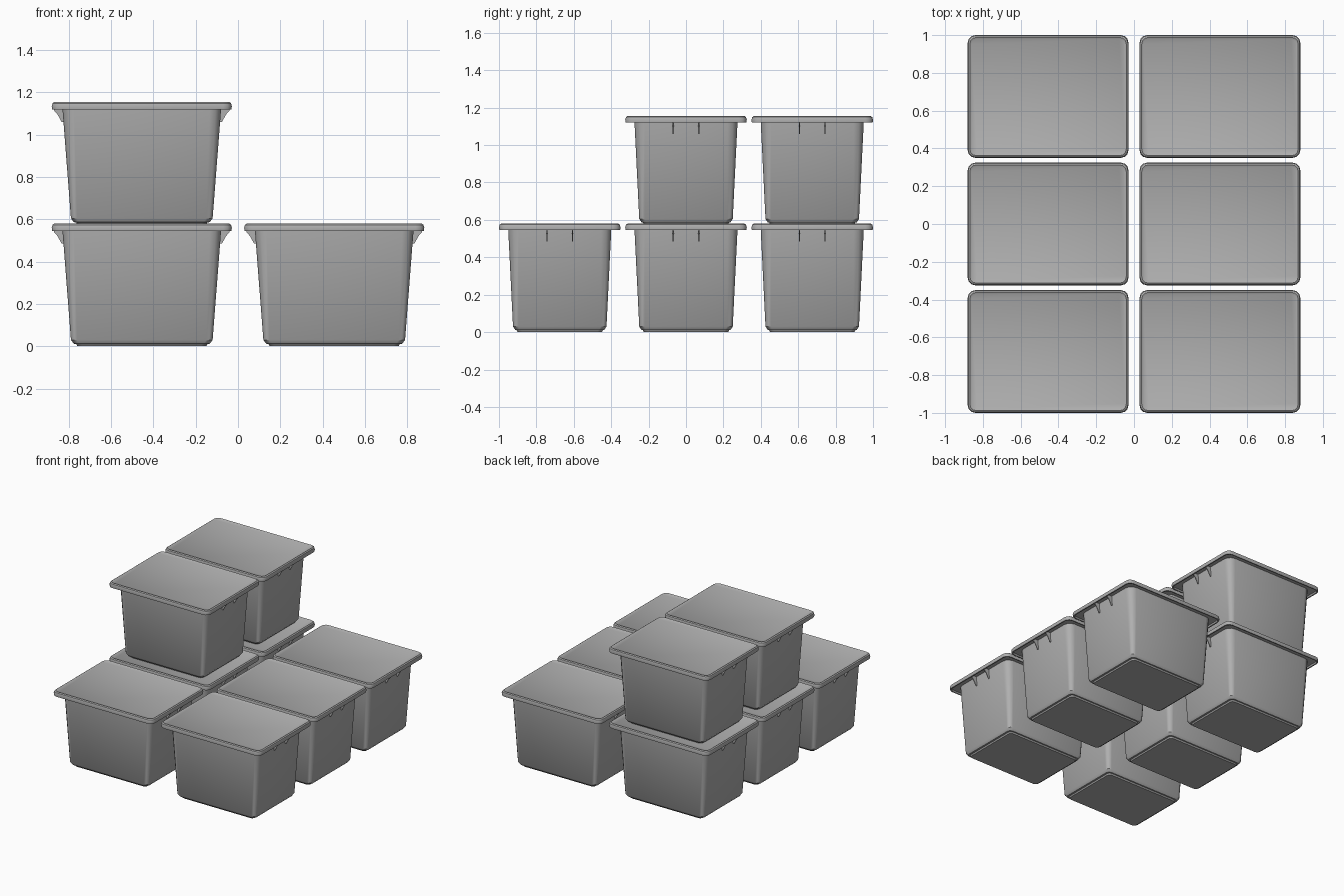
import bpy, bmesh, math

if "Cube" in bpy.data.objects:
    bpy.data.objects.remove(bpy.data.objects["Cube"])

grey = bpy.data.materials.new("grey plastic")
grey.diffuse_color = (0.43, 0.43, 0.43, 1)
grey.use_nodes = True
grey.node_tree.nodes["Principled BSDF"].inputs["Base Color"].default_value = grey.diffuse_color


def ring(bm, hx, hy, r, z, seg=3):
    """Rounded rectangle of vertices at height z."""
    verts = []
    for k, (sx, sy) in enumerate([(1, 1), (-1, 1), (-1, -1), (1, -1)]):
        for i in range(seg + 1):
            a = math.pi / 2 * (k + i / seg)
            verts.append(bm.verts.new((sx * (hx - r) + r * math.cos(a),
                                       sy * (hy - r) + r * math.sin(a), z)))
    return verts


def finish(bm, name):
    bmesh.ops.recalc_face_normals(bm, faces=bm.faces)
    mesh = bpy.data.meshes.new(name)
    bm.to_mesh(mesh)
    bm.free()
    mesh.materials.append(grey)
    return mesh


def loft(name, profile):
    """Skin a closed solid through rounded rectangles (hx, hy, radius, z)."""
    bm = bmesh.new()
    rings = [ring(bm, *p) for p in profile]
    for a, b in zip(rings, rings[1:]):
        n = len(a)
        for i in range(n):
            j = (i + 1) % n
            bm.faces.new((a[i], a[j], b[j], b[i]))
    bm.faces.new(rings[0])
    bm.faces.new(rings[-1])
    return finish(bm, name)


# Tapered tub with a stepped, chamfered base
tub = loft("tub", [
    (0.305, 0.225, 0.025, 0.0),
    (0.310, 0.230, 0.025, 0.010),
    (0.322, 0.238, 0.028, 0.012),
    (0.335, 0.250, 0.030, 0.030),
    (0.376, 0.276, 0.055, 0.558)])

# Lid with a hanging lip and a slightly sunken top
lid = loft("lid", [
    (0.370, 0.270, 0.050, 0.557),
    (0.412, 0.312, 0.035, 0.557),
    (0.415, 0.315, 0.036, 0.545),
    (0.424, 0.323, 0.040, 0.545),
    (0.426, 0.325, 0.041, 0.560),
    (0.422, 0.321, 0.038, 0.574),
    (0.414, 0.313, 0.034, 0.580),
    (0.406, 0.305, 0.030, 0.575)])

# Thin gussets under the lip at both ends
bm = bmesh.new()
outline = [(0.366, 0.485), (0.379, 0.485), (0.398, 0.520), (0.415, 0.540),
           (0.415, 0.558), (0.372, 0.558)]
for s in (-1, 1):
    for y in (-0.068, 0.068):
        left, right = [[bm.verts.new((s * x, y + d, z)) for x, z in outline]
                       for d in (-0.003, 0.003)]
        bm.faces.new(left)
        bm.faces.new(right)
        for i in range(len(outline)):
            j = (i + 1) % len(outline)
            bm.faces.new((left[i], left[j], right[j], right[i]))
ribs = finish(bm, "handle_ribs")

# Six boxes on the ground, two stacked on the left
spots = [(x, y, 0) for x in (-0.455, 0.455) for y in (-0.675, 0, 0.675)]
spots += [(-0.455, 0, 0.575), (-0.455, 0.675, 0.575)]
for n, spot in enumerate(spots, 1):
    for mesh in (tub, lid, ribs):
        ob = bpy.data.objects.new(f"{mesh.name}_{n}", mesh)
        ob.location = spot
        bpy.context.collection.objects.link(ob)
        if n == 1 and mesh is not ribs:
            bpy.ops.object.select_all(action='DESELECT')
            ob.select_set(True)
            bpy.context.view_layer.objects.active = ob
            bpy.ops.object.shade_smooth_by_angle(angle=math.radians(35))
